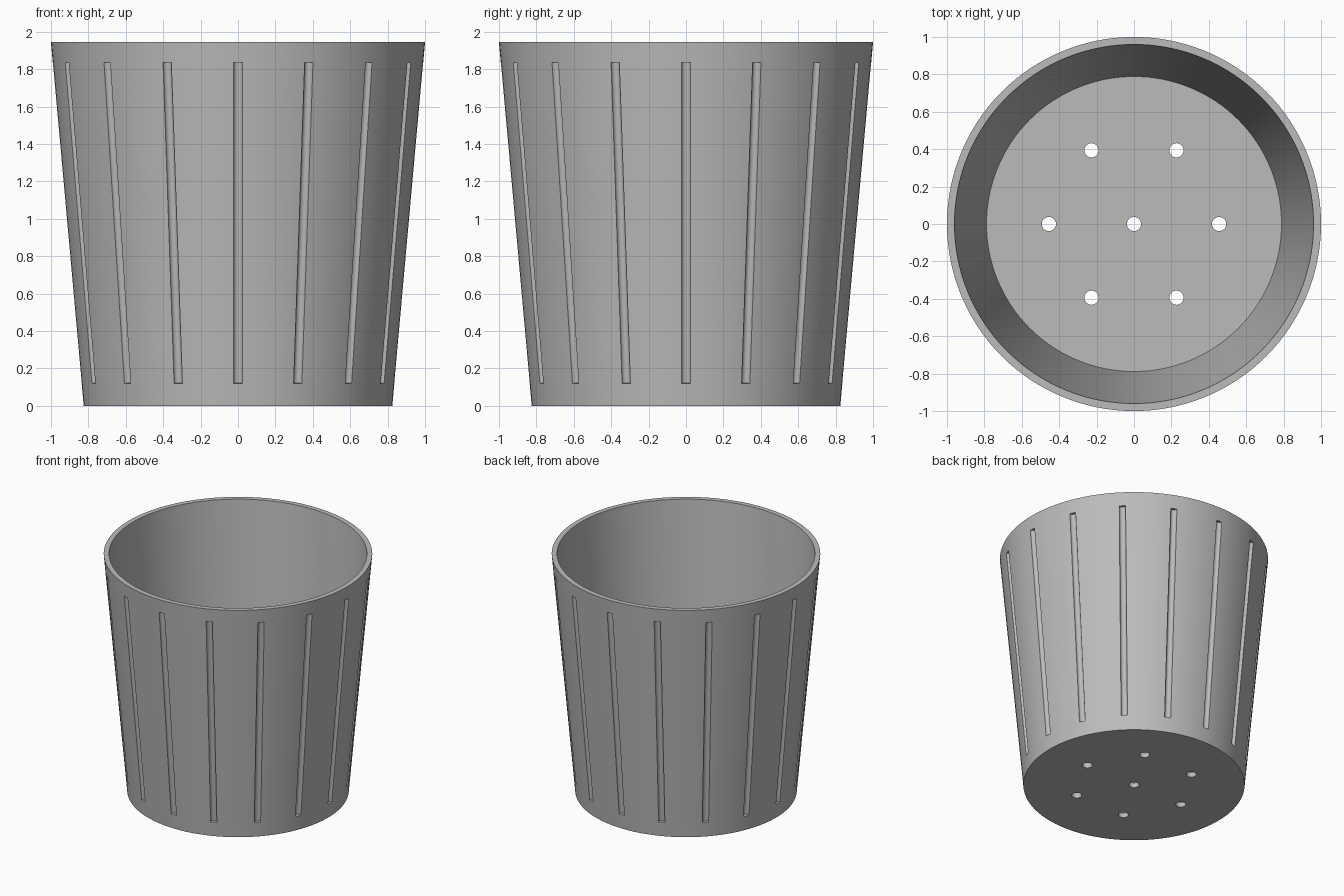
import bpy, bmesh, math
from mathutils import Matrix, Vector

cube = bpy.data.objects.get("Cube")
if cube:
    bpy.data.objects.remove(cube, do_unlink=True)

HEIGHT, R_TOP, R_BASE = 1.945, 1.0, 0.825
WALL, FLOOR = 0.04, 0.04
SEGMENTS = 128
SLOPE = (R_TOP - R_BASE) / HEIGHT

grey = bpy.data.materials.new("plain grey")
grey.use_nodes = True
colour = (0.5, 0.5, 0.5, 1)
grey.diffuse_color = colour
grey.node_tree.nodes["Principled BSDF"].inputs["Base Color"].default_value = colour


def make_object(name, bm):
    bmesh.ops.recalc_face_normals(bm, faces=bm.faces)
    mesh = bpy.data.meshes.new(name)
    bm.to_mesh(mesh)
    bm.free()
    mesh.materials.append(grey)
    obj = bpy.data.objects.new(name, mesh)
    bpy.context.collection.objects.link(obj)
    return obj


def radius_at(z):
    return R_BASE + SLOPE * z


def add_rod(bm, start, end, radius, sides):
    axis = end - start
    turn = axis.to_track_quat('Z', 'Y').to_matrix().to_4x4()
    bmesh.ops.create_cone(bm, cap_ends=True, segments=sides, radius1=radius,
                          radius2=radius, depth=axis.length,
                          matrix=Matrix.Translation((start + end) / 2) @ turn)


# Tapered pot wall, rim and floor as one closed shell
bm = bmesh.new()
profile = [(R_BASE, 0), (R_TOP, HEIGHT), (R_TOP - WALL, HEIGHT),
           (radius_at(FLOOR) - WALL, FLOOR)]
rings = []
for r, z in profile:
    rings.append([bm.verts.new((r * math.cos(a), r * math.sin(a), z))
                  for a in (math.tau * i / SEGMENTS for i in range(SEGMENTS))])
for low, high in zip(rings, rings[1:]):
    for i in range(SEGMENTS):
        j = (i + 1) % SEGMENTS
        bm.faces.new((low[i], low[j], high[j], high[i]))
bm.faces.new(rings[0])
bm.faces.new(rings[-1])
pot = make_object("pot", bm)

# Sixteen round grooves following the slope of the wall
bm = bmesh.new()
for k in range(16):
    a = math.tau * k / 16
    low, high = [Vector((radius_at(z) * math.cos(a), radius_at(z) * math.sin(a), z))
                 for z in (0.12, 1.835)]
    add_rod(bm, low, high, 0.024, 24)
grooves = make_object("groove_cutter", bm)

# Drainage holes: one in the middle and a ring of six
bm = bmesh.new()
centres = [(0, 0)] + [(0.455 * math.cos(k * math.pi / 3), 0.455 * math.sin(k * math.pi / 3))
                      for k in range(6)]
for x, y in centres:
    add_rod(bm, Vector((x, y, -0.1)), Vector((x, y, 0.2)), 0.038, 32)
holes = make_object("drain_hole_cutter", bm)

# Cut, then shade smooth with crisp edges
bpy.context.view_layer.objects.active = pot
pot.select_set(True)
for cutter in (grooves, holes):
    cutter.hide_render = True
    mod = pot.modifiers.new(cutter.name, 'BOOLEAN')
    mod.operation = 'DIFFERENCE'
    mod.solver = 'EXACT'
    mod.object = cutter
    bpy.ops.object.modifier_apply(modifier=mod.name)
    bpy.data.objects.remove(cutter, do_unlink=True)

bpy.ops.object.select_all(action='DESELECT')
pot.select_set(True)
bpy.ops.object.shade_smooth_by_angle(angle=math.radians(30))
